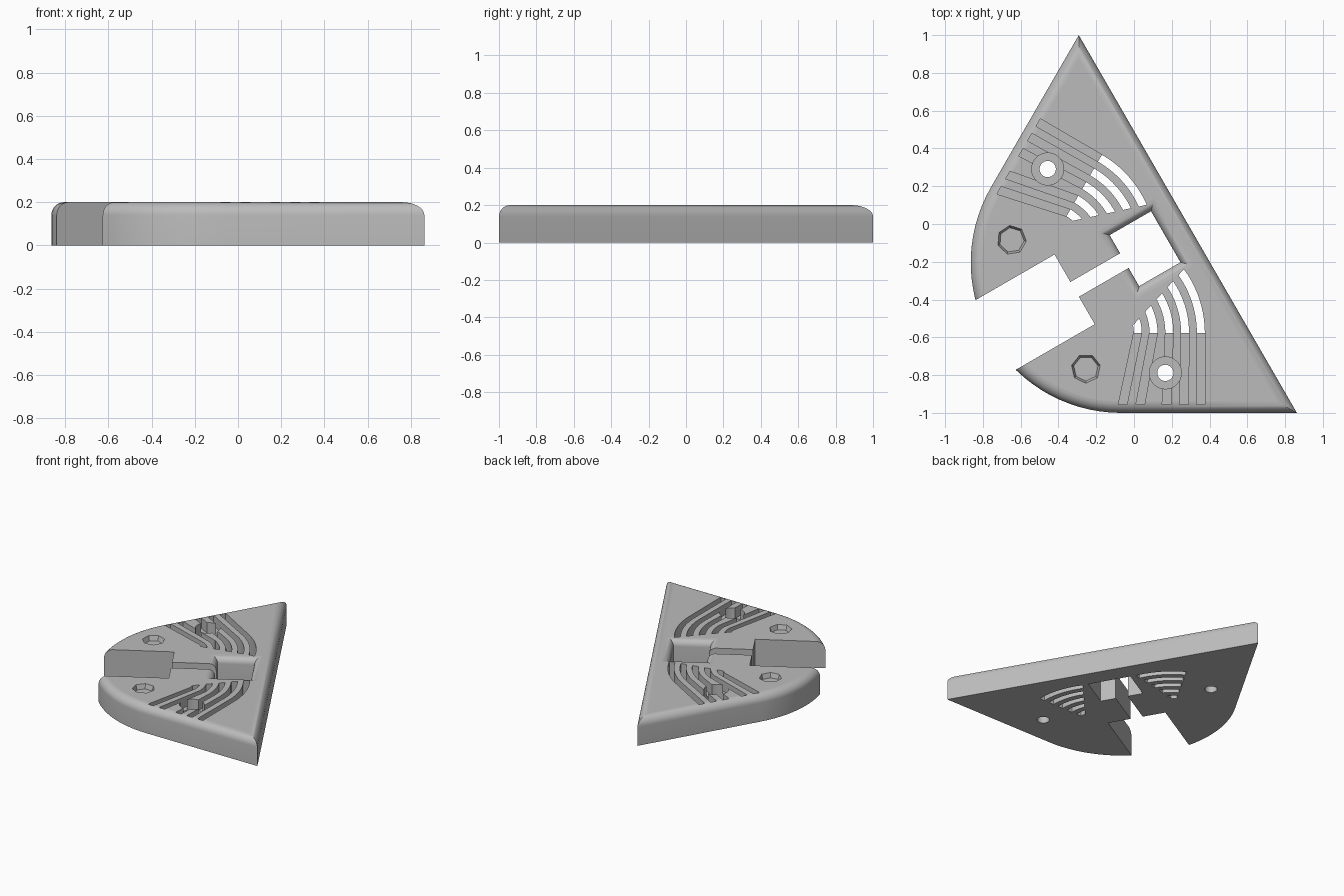
import bpy, bmesh
from math import sin, cos, asin, pi, radians, sqrt
from mathutils import Vector

cube = bpy.data.objects.get("Cube")
if cube:
    bpy.data.objects.remove(cube, do_unlink=True)

HEIGHT, FILLET = 0.2, 0.06
MID = Vector((0.285, 0.0))            # middle of the long straight edge
AXIS = Vector((-sqrt(3) / 2, -0.5))   # symmetry axis, pointing to the rounded corner
SIDE = Vector((-0.5, sqrt(3) / 2))

grey = bpy.data.materials.new("plain grey")
grey.use_nodes = True
grey.diffuse_color = (0.5, 0.5, 0.5, 1)
grey.node_tree.nodes["Principled BSDF"].inputs["Base Color"].default_value = grey.diffuse_color


def place(u, v):
    return MID + AXIS * u + SIDE * v


def reflect(p):
    d = Vector(p) - MID
    return MID + 2 * d.dot(AXIS) * AXIS - d


def loft(name, rings):
    """Solid through rings given as (points, z)."""
    bm = bmesh.new()
    loops = [[bm.verts.new((p[0], p[1], z)) for p in pts] for pts, z in rings]
    for low, high in zip(loops, loops[1:]):
        for i in range(len(low)):
            j = (i + 1) % len(low)
            bm.faces.new((low[i], low[j], high[j], high[i]))
    bm.faces.new(loops[0])
    bm.faces.new(loops[-1])
    bmesh.ops.recalc_face_normals(bm, faces=bm.faces)
    mesh = bpy.data.meshes.new(name)
    bm.to_mesh(mesh)
    bm.free()
    obj = bpy.data.objects.new(name, mesh)
    bpy.context.collection.objects.link(obj)
    return obj


def cut(rings):
    cutter = loft("cutter", rings)
    cutter.hide_render = True
    mod = plate.modifiers.new("cut", "BOOLEAN")
    mod.operation, mod.solver, mod.object = "DIFFERENCE", "EXACT", cutter
    bpy.ops.object.modifier_apply(modifier=mod.name)
    bpy.data.objects.remove(cutter, do_unlink=True)


def cut_both(pts, z0):
    for side in (pts, [reflect(p) for p in pts]):
        cut([(side, z0), (side, HEIGHT + 0.05)])


def circle(c, r, n, start=0.0):
    return [(c[0] + r * cos(start + 2 * pi * i / n), c[1] + r * sin(start + 2 * pi * i / n))
            for i in range(n)]


def outline(inset):
    """Equilateral triangle with one large rounded corner."""
    half = 2 / sqrt(3) - sqrt(3) * inset
    arc = [radians(60 - 4 * i) for i in range(31)]
    r = 0.796 - inset
    pts = [(inset, half)] + [(0.408 + r * cos(a), r * sin(a)) for a in arc] + [(inset, -half)]
    return [place(*p) for p in pts]


def box(u0, u1, v, grow=0.0):
    u0, u1, v = u0 - grow, u1 + grow, v + grow
    return [place(u0, -v), place(u1, -v), place(u1, v), place(u0, v)]


def fillet(r, steps=8):
    for i in range(steps + 1):
        a = pi / 2 * i / steps
        yield r * (1 - cos(a)), HEIGHT - r + r * sin(a)


# Plate with rounded top edge
plate = loft("plate", [(outline(0), 0)] + [(outline(d), z) for d, z in fillet(FILLET)])
bpy.context.view_layer.objects.active = plate
plate.select_set(True)

# Central opening with a flared rim
rim = 0.05
cut([(box(0.135, 0.388, 0.156), -0.05)]
    + [(box(0.135, 0.388, 0.156, d), z) for d, z in fillet(rim)]
    + [(box(0.135, 0.388, 0.156, rim), HEIGHT + 0.05)])

# Narrow neck and wide mouth
for u0, u1, v in ((0.3, 0.75, 0.045), (0.692, 1.4, 0.213)):
    cut([(box(u0, u1, v), -0.05), (box(u0, u1, v), HEIGHT + 0.05)])

# Curved through slots, each continued by a shallow straight groove
centre = Vector((-0.196, -0.577))
for i, foot in enumerate((0.354, 0.265, 0.172, 0.033, -0.06)):
    inner, outer = 0.529 - 0.0835 * i, 0.571 - 0.0835 * i
    pts = []
    for r, order in ((inner, range(11)), (outer, range(10, -1, -1))):
        end = radians(47.8) - asin(0.114 / r)
        pts += [(centre.x + r * cos(end * k / 10), centre.y + r * sin(end * k / 10)) for k in order]
    cut_both(pts, -0.05)
    top = centre.y + 0.002
    cut_both([(centre.x + inner, top), (centre.x + outer, top),
              (foot + 0.023, -0.955), (foot - 0.023, -0.955)], 0.12)

# Counterbored screw holes
screw = place(0.497, -0.623)
cut_both(circle(screw, 0.085, 32), 0.08)
cut_both(circle(screw, 0.043, 32), -0.05)

# Shallow seven-sided pockets with sloping walls
pocket = place(0.85, -0.393)
wide, narrow = circle(pocket, 0.078, 7, -pi / 2), circle(pocket, 0.066, 7, -pi / 2)
for flip in (False, True):
    low, high = ([reflect(p) for p in ring] if flip else ring for ring in (narrow, wide))
    cut([(low, 0.165), (high, HEIGHT), (high, HEIGHT + 0.05)])

# Finish: smooth curves, flat level faces
plate.data.materials.clear()
plate.data.materials.append(grey)
bpy.ops.object.shade_smooth_by_angle(angle=radians(30))
for face in plate.data.polygons:
    face.material_index = 0
    if abs(face.normal.z) > 0.999:
        face.use_smooth = False
